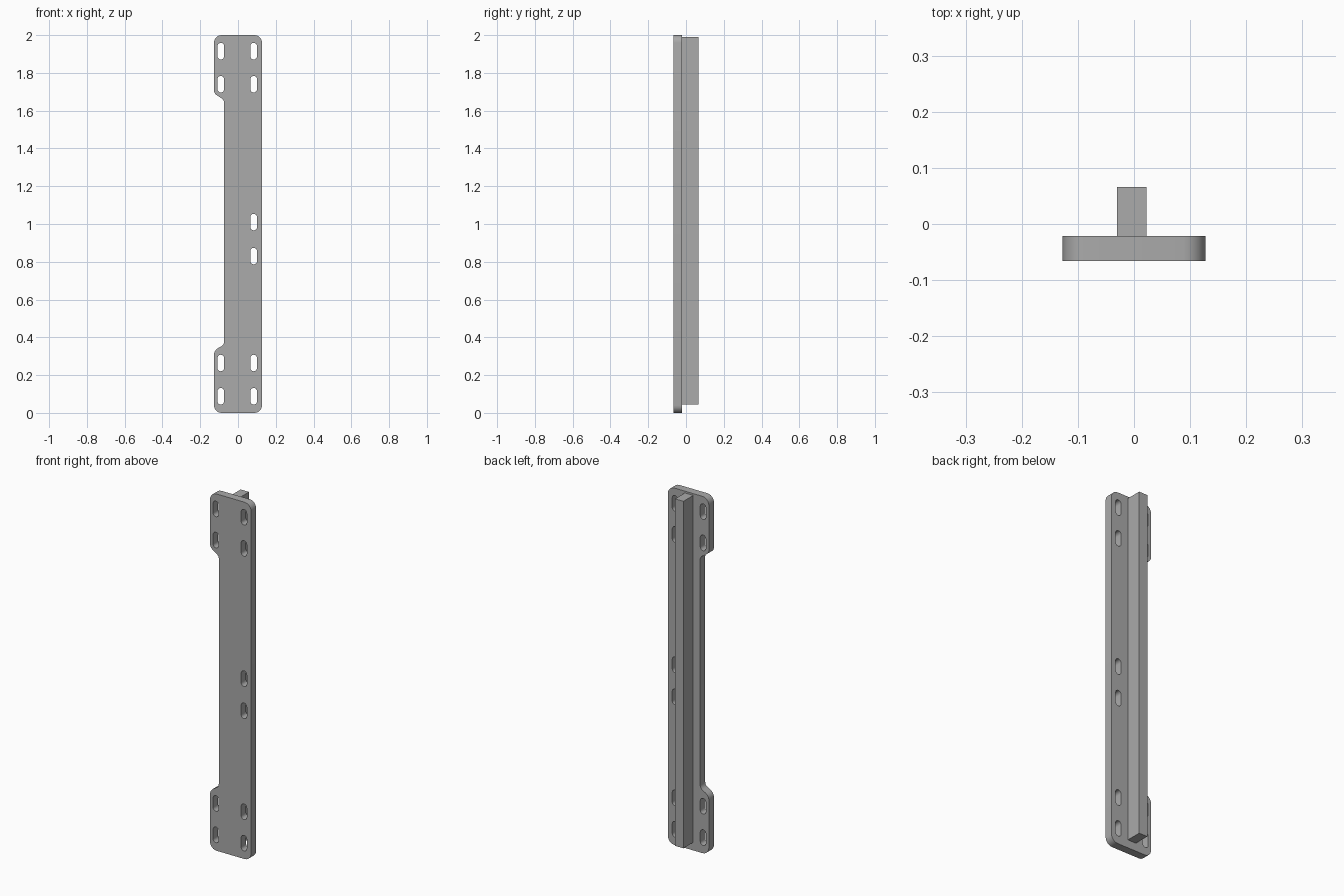
import bpy, bmesh, math
from mathutils import Vector

if "Cube" in bpy.data.objects:
    bpy.data.objects.remove(bpy.data.objects["Cube"])

steel = bpy.data.materials.new("light steel grey")
steel.diffuse_color = (0.405, 0.405, 0.405, 1)
steel.use_nodes = True
steel.node_tree.nodes["Principled BSDF"].inputs["Base Color"].default_value = steel.diffuse_color


def fillet(corners, steps=6):
    """Round every (x, z, radius) corner of a closed outline."""
    pts = []
    for i, (x, z, r) in enumerate(corners):
        p = Vector((x, z))
        a = (Vector(corners[i - 1][:2]) - p).normalized()
        b = (Vector(corners[(i + 1) % len(corners)][:2]) - p).normalized()
        half = a.angle(b) / 2
        centre = p + (a + b).normalized() * r / math.sin(half)
        start = p + a * r / math.tan(half) - centre
        end = p + b * r / math.tan(half) - centre
        sweep = math.atan2(start.x * end.y - start.y * end.x, start.dot(end))
        for k in range(steps + 1):
            t = sweep * k / steps
            c, s = math.cos(t), math.sin(t)
            pts.append(centre + Vector((start.x * c - start.y * s,
                                        start.x * s + start.y * c)))
    return pts


def slot(x, z, r=0.0175, length=0.088, steps=8):
    """Upright slot with round ends."""
    pts = []
    for sign, first in ((1, 0), (-1, math.pi)):
        for k in range(steps + 1):
            t = first + math.pi * k / steps
            pts.append(Vector((x + r * math.cos(t),
                               z + sign * (length / 2 - r) + r * math.sin(t))))
    return pts


def finish(obj):
    obj.data.materials.clear()
    obj.data.materials.append(steel)
    bpy.ops.object.select_all(action='DESELECT')
    obj.select_set(True)
    bpy.context.view_layer.objects.active = obj
    bpy.ops.object.shade_smooth_by_angle(angle=math.radians(30))


# Mounting plate: filleted outline with a relieved left edge
outline = fillet([
    (-0.127, 0.0, 0.04), (0.127, 0.0, 0.04),
    (0.127, 2.0, 0.04), (-0.127, 2.0, 0.04),
    (-0.127, 1.692, 0.03), (-0.073, 1.655, 0.025),
    (-0.073, 0.362, 0.03), (-0.127, 0.33, 0.04)])

# Slots: pairs at both ends, plus a middle pair on the right
slots = [slot(x, z) for z in (0.088, 0.264, 1.74, 1.915) for x in (-0.091, 0.083)]
slots += [slot(0.083, z) for z in (0.83, 1.01)]

curve = bpy.data.curves.new("plate_profile", 'CURVE')
curve.dimensions = '2D'
curve.fill_mode = 'BOTH'
curve.extrude = 0.0225
for loop in [outline] + slots:
    spline = curve.splines.new('POLY')
    spline.points.add(len(loop) - 1)
    for point, p in zip(spline.points, loop):
        point.co = (p.x, p.y, 0, 1)
    spline.use_cyclic_u = True
plate = bpy.data.objects.new("mounting_plate", curve)
bpy.context.collection.objects.link(plate)
plate.location.y = -0.0435
plate.rotation_euler.x = math.pi / 2
plate.select_set(True)
bpy.context.view_layer.objects.active = plate
bpy.ops.object.convert(target='MESH')
plate = bpy.context.object
plate.name = "mounting_plate"
bm = bmesh.new()
bm.from_mesh(plate.data)
bmesh.ops.remove_doubles(bm, verts=bm.verts, dist=0.0001)
bmesh.ops.recalc_face_normals(bm, faces=bm.faces)
bm.to_mesh(plate.data)
bm.free()
finish(plate)

# Stiffening rib: square bar along the back, stopping short of both ends
bpy.ops.mesh.primitive_cube_add(size=1, location=(-0.004, 0.0225, 1.0175))
rib = bpy.context.object
rib.name = "back_rib"
rib.scale = (0.052, 0.087, 1.945)
bpy.ops.object.transform_apply(location=False, rotation=False, scale=True)
finish(rib)
